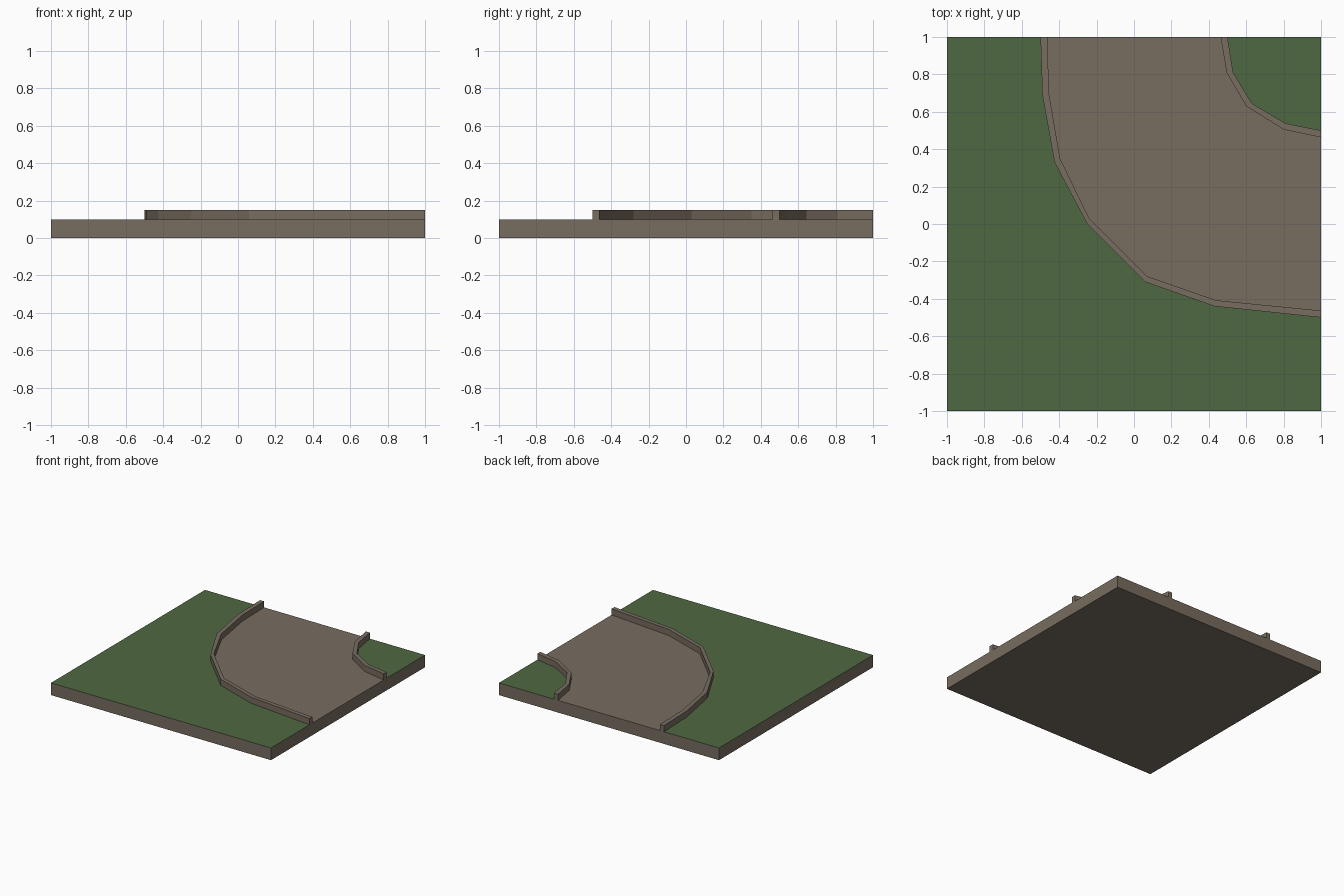
import bpy, bmesh

if "Cube" in bpy.data.objects:
    bpy.data.objects.remove(bpy.data.objects["Cube"])

BASE_TOP, KERB_TOP = 0.10, 0.15


def material(name, rgb):
    m = bpy.data.materials.new(name)
    m.diffuse_color = (*rgb, 1.0)
    m.use_nodes = True
    m.node_tree.nodes["Principled BSDF"].inputs["Base Color"].default_value = m.diffuse_color
    return m


stone = material("stone_brown", (0.188, 0.153, 0.117))
grass = material("grass_green", (0.078, 0.141, 0.054))


def finish(name, bm, mat):
    me = bpy.data.meshes.new(name)
    bm.to_mesh(me)
    bm.free()
    me.materials.append(mat)
    ob = bpy.data.objects.new(name, me)
    bpy.context.collection.objects.link(ob)
    return ob


def flat_patch(name, points, mat):
    """Upward-facing polygon on top of the slab (points counter-clockwise)."""
    bm = bmesh.new()
    bm.faces.new([bm.verts.new((x, y, BASE_TOP)) for x, y in points])
    bmesh.ops.triangulate(bm, faces=bm.faces[:])
    finish(name, bm, mat)


def kerb(name, side_a, side_b, mat):
    """Raised strip between two polylines, open underneath."""
    bm = bmesh.new()
    rings = []
    for (ax, ay), (bx, by) in zip(side_a, side_b):
        rings.append([bm.verts.new(p) for p in (
            (ax, ay, BASE_TOP), (ax, ay, KERB_TOP),
            (bx, by, KERB_TOP), (bx, by, BASE_TOP))])
    for r, s in zip(rings, rings[1:]):
        for i in range(4):
            j = (i + 1) % 4
            bm.faces.new((r[i], r[j], s[j], s[i]))
    bm.faces.new(rings[0])
    bm.faces.new(rings[-1])
    bmesh.ops.recalc_face_normals(bm, faces=bm.faces[:])
    bottom = [f for f in bm.faces
              if all(abs(v.co.z - BASE_TOP) < 1e-5 for v in f.verts)]
    bmesh.ops.delete(bm, geom=bottom, context='FACES_ONLY')
    finish(name, bm, mat)


# Kerb outlines, running from the back edge to the right edge
big_grass = [(-0.5, 1), (-0.49, 0.69), (-0.425, 0.33), (-0.25, 0.0),
             (0.06, -0.31), (0.43, -0.44), (1, -0.5)]
big_road = [(-0.463, 1), (-0.455, 0.70), (-0.395, 0.35), (-0.24, 0.03),
            (0.07, -0.28), (0.44, -0.408), (1, -0.463)]
small_road = [(0.463, 1), (0.495, 0.81), (0.60, 0.63), (0.80, 0.505), (1, 0.463)]
small_grass = [(0.5, 1), (0.53, 0.81), (0.63, 0.645), (0.81, 0.538), (1, 0.5)]

# Slab: sides and underside
bm = bmesh.new()
bmesh.ops.create_cube(bm, size=1.0)
for v in bm.verts:
    v.co = (v.co.x * 2, v.co.y * 2, (v.co.z + 0.5) * BASE_TOP)
bmesh.ops.delete(bm, geom=[f for f in bm.faces if f.normal.z > 0.9],
                 context='FACES_ONLY')
finish("base_slab", bm, stone)

# Top surfaces
flat_patch("outer_grass", [(-1, 1), (-1, -1), (1, -1)] + big_grass[::-1], grass)
flat_patch("road", big_road + small_road[::-1], stone)
flat_patch("corner_grass", small_grass + [(1, 1)], grass)

# Kerbs
kerb("outer_kerb", big_grass, big_road, stone)
kerb("inner_kerb", small_road, small_grass, stone)
